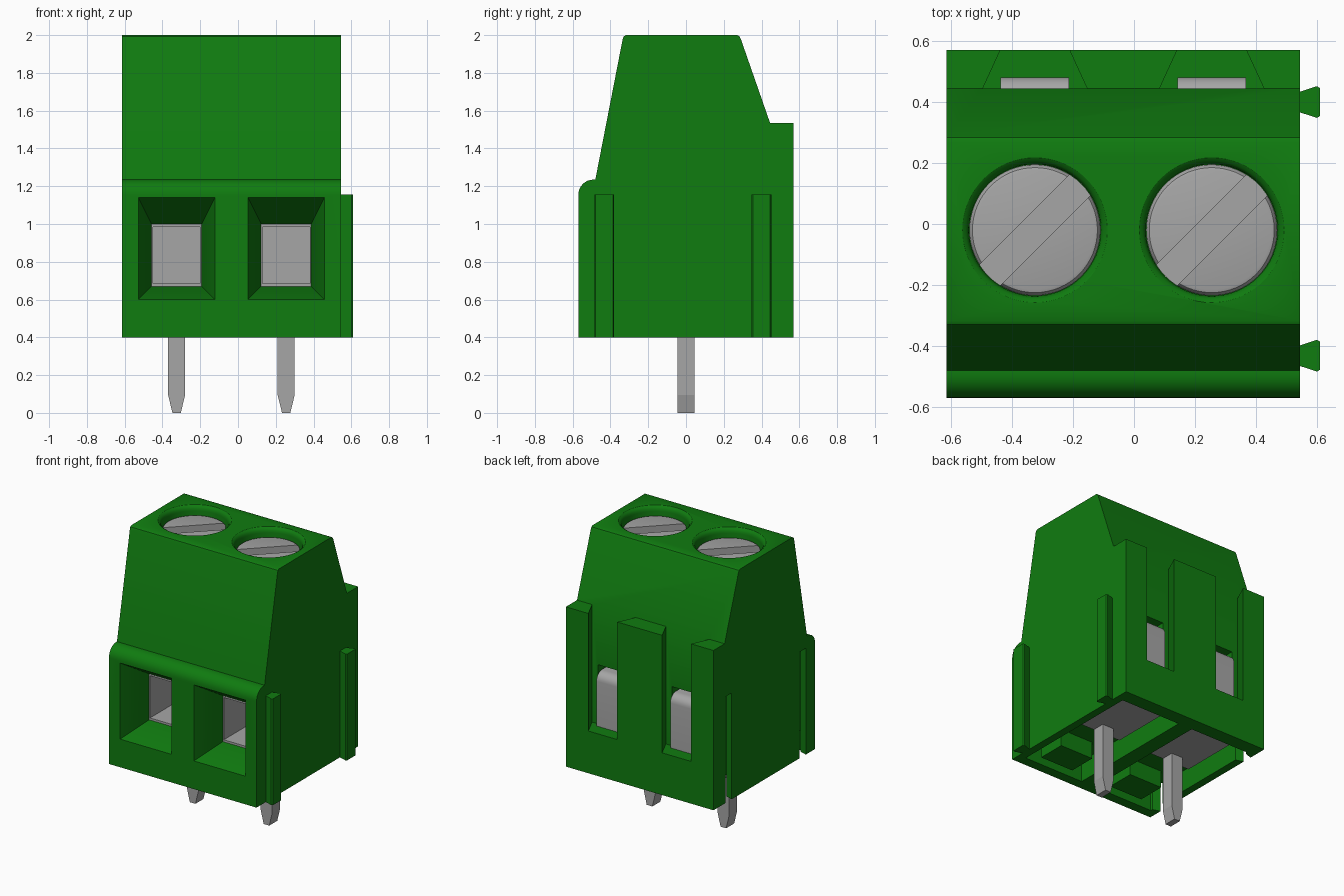
import bpy, bmesh
from math import sin, cos, pi, radians

if "Cube" in bpy.data.objects:
    bpy.data.objects.remove(bpy.data.objects["Cube"])


def material(name, colour):
    m = bpy.data.materials.new(name)
    m.use_nodes = True
    m.diffuse_color = (*colour, 1)
    m.node_tree.nodes["Principled BSDF"].inputs["Base Color"].default_value = (*colour, 1)
    return m


GREEN = material("green plastic", (0.005, 0.2, 0.005))
METAL = material("grey metal", (0.38, 0.38, 0.38))


def finish(name, bm, mat):
    bmesh.ops.recalc_face_normals(bm, faces=bm.faces)
    mesh = bpy.data.meshes.new(name)
    bm.to_mesh(mesh)
    bm.free()
    mesh.materials.append(mat)
    ob = bpy.data.objects.new(name, mesh)
    bpy.context.collection.objects.link(ob)
    return ob


def loft(name, rings, mat=GREEN):
    """Skin between matching rings of points and cap both ends."""
    bm = bmesh.new()
    loops = [[bm.verts.new(p) for p in ring] for ring in rings]
    n = len(loops[0])
    for a, b in zip(loops, loops[1:]):
        for i in range(n):
            j = (i + 1) % n
            bm.faces.new((a[i], a[j], b[j], b[i]))
    bm.faces.new(loops[0])
    bm.faces.new(loops[-1])
    return finish(name, bm, mat)


def prism(name, pts, axis, lo, hi, mat=GREEN):
    """Extrude a 2D outline along x, y or z."""
    place = {"x": lambda u, v, w: (w, u, v),
             "y": lambda u, v, w: (u, w, v),
             "z": lambda u, v, w: (u, v, w)}[axis]
    return loft(name, [[place(u, v, w) for u, v in pts] for w in (lo, hi)], mat)


def rect(a, b, c, d):
    return [(a, c), (b, c), (b, d), (a, d)]


def box(name, x, y, z, mat=GREEN):
    return prism(name, rect(*x, *y), "z", *z, mat)


def lathe(name, centre, profile, mat, n=64):
    cx, cy = centre
    return loft(name, [[(cx + r * cos(2 * pi * i / n), cy + r * sin(2 * pi * i / n), z)
                        for i in range(n)] for r, z in profile], mat)


def cut(target, cutter):
    cutter.hide_render = True
    mod = target.modifiers.new("cut", "BOOLEAN")
    mod.operation, mod.solver, mod.object = "DIFFERENCE", "EXACT", cutter
    bpy.context.view_layer.objects.active = target
    bpy.ops.object.modifier_apply(modifier=mod.name)
    bpy.data.objects.remove(cutter)


def smooth(ob, angle=32):
    bpy.ops.object.select_all(action="DESELECT")
    ob.select_set(True)
    bpy.context.view_layer.objects.active = ob
    bpy.ops.object.shade_smooth_by_angle(angle=radians(angle))


LEFT, RIGHT = 0.545, -0.615
POLES = {"right": -0.325, "left": 0.255}
SCREW_Y = -0.02

# Housing: side profile with a rounded front lip and a stepped back
lip = [(-0.49 - 0.08 * cos(a * pi / 16), 1.155 + 0.08 * sin(a * pi / 16)) for a in range(9)]
outline = [(-0.57, 0.4)] + lip + [(-0.48, 1.235), (-0.335, 1.98), (-0.33, 1.993), (-0.318, 2),
           (0.27, 2), (0.283, 1.994), (0.29, 1.98), (0.445, 1.535), (0.57, 1.535), (0.57, 0.4)]
body = prism("housing", outline, "x", RIGHT, LEFT)


# Dovetail rails on the left side, matching grooves on the right
def dovetail(name, y, x, z0):
    pts = [(x - 0.002, y - 0.034), (x, y - 0.034), (x + 0.055, y - 0.052), (x + 0.065, y - 0.046),
           (x + 0.065, y + 0.046), (x + 0.055, y + 0.052), (x, y + 0.034), (x - 0.002, y + 0.034)]
    return prism(name, pts, "z", z0, 1.155)


for label, y in (("front", -0.432), ("back", 0.4)):
    dovetail(label + "_rail", y, LEFT, 0.4)
    cut(body, dovetail("groove_cutter", y, RIGHT, 0.3))

for side, x in POLES.items():
    # Screw well with a rounded mouth
    well = [(0.216, 1.6), (0.216, 1.965), (0.219, 1.98), (0.226, 1.992), (0.238, 2.0), (0.238, 2.1)]
    cut(body, lathe("well_cutter", (x, SCREW_Y), well, GREEN))

    # Tapered wire entry and its straight throat
    def entry(y, t):
        w = 0.2025 - 0.07 * t
        return [(u, y, v) for u, v in rect(x - w, x + w, 0.6 + 0.07 * t, 1.14 - 0.14 * t)]
    cut(body, loft("entry_cutter", [entry(-0.614, -0.2), entry(-0.35, 1)]))
    cut(body, box("throat_cutter", (x - 0.1325, x + 0.1325), (-0.36, 0.28), (0.67, 1.0)))

    # Dovetail slot in the back with a test window
    slot = [(x - 0.0905, 0.62), (x - 0.171, 0.445), (x + 0.171, 0.445), (x + 0.0905, 0.62)]
    cut(body, prism("slot_cutter", slot, "z", 0.7, 1.7))
    cut(body, box("window_cutter", (x - 0.125, x + 0.125), (0.32, 0.5), (0.7, 1.12)))

    # Hollow underside
    cut(body, box("hollow_cutter", (x - 0.235, x + 0.235), (-0.5, 0.47), (0.3, 0.55)))
    box(side + "_underside_block", (x - 0.13, x + 0.13), (-0.47, -0.27), (0.43, 0.56))

    # Metal clamp cage, open at the front
    cage = box(side + "_clamp_cage", (x - 0.155, x + 0.155), (-0.345, 0.33), (0.56, 1.06), METAL)
    cut(cage, box("cage_cutter", (x - 0.125, x + 0.125), (-0.4, 0.26), (0.685, 0.985)))

    # Contact tab behind the window, with a curved top
    curve = [(0.42 + 0.06 * cos(a * pi / 12), 1.02 + 0.06 * sin(a * pi / 12)) for a in range(7)]
    tab = prism(side + "_contact_tab", [(0.31, 0.702), (0.48, 0.702)] + curve + [(0.31, 1.08)],
                "x", x - 0.1125, x + 0.1125, METAL)
    smooth(tab)

    # Contact plate and solder pin below
    box(side + "_contact_plate", (x - 0.17, x + 0.17), (-0.045, 0.43), (0.48, 0.56), METAL)
    pin = [(-0.045, 0.5), (-0.045, 0.095), (-0.022, 0), (0.022, 0), (0.045, 0.095), (0.045, 0.5)]
    prism(side + "_solder_pin", [(x + u, v) for u, v in pin], "y", -0.045, 0.045, METAL)

    # Slotted screw head
    head = [(0.215, 1.55), (0.215, 1.915), (0.212, 1.928), (0.205, 1.937), (0.195, 1.94)]
    screw = lathe(side + "_screw", (x, SCREW_Y), head, METAL)
    d = 0.5 ** 0.5
    blade = [(x + (u - v) * d, SCREW_Y + (u + v) * d) for u, v in rect(-0.3, 0.3, -0.048, 0.048)]
    cut(screw, prism("blade_cutter", blade, "z", 1.86, 2.1))
    smooth(screw)

smooth(body)
